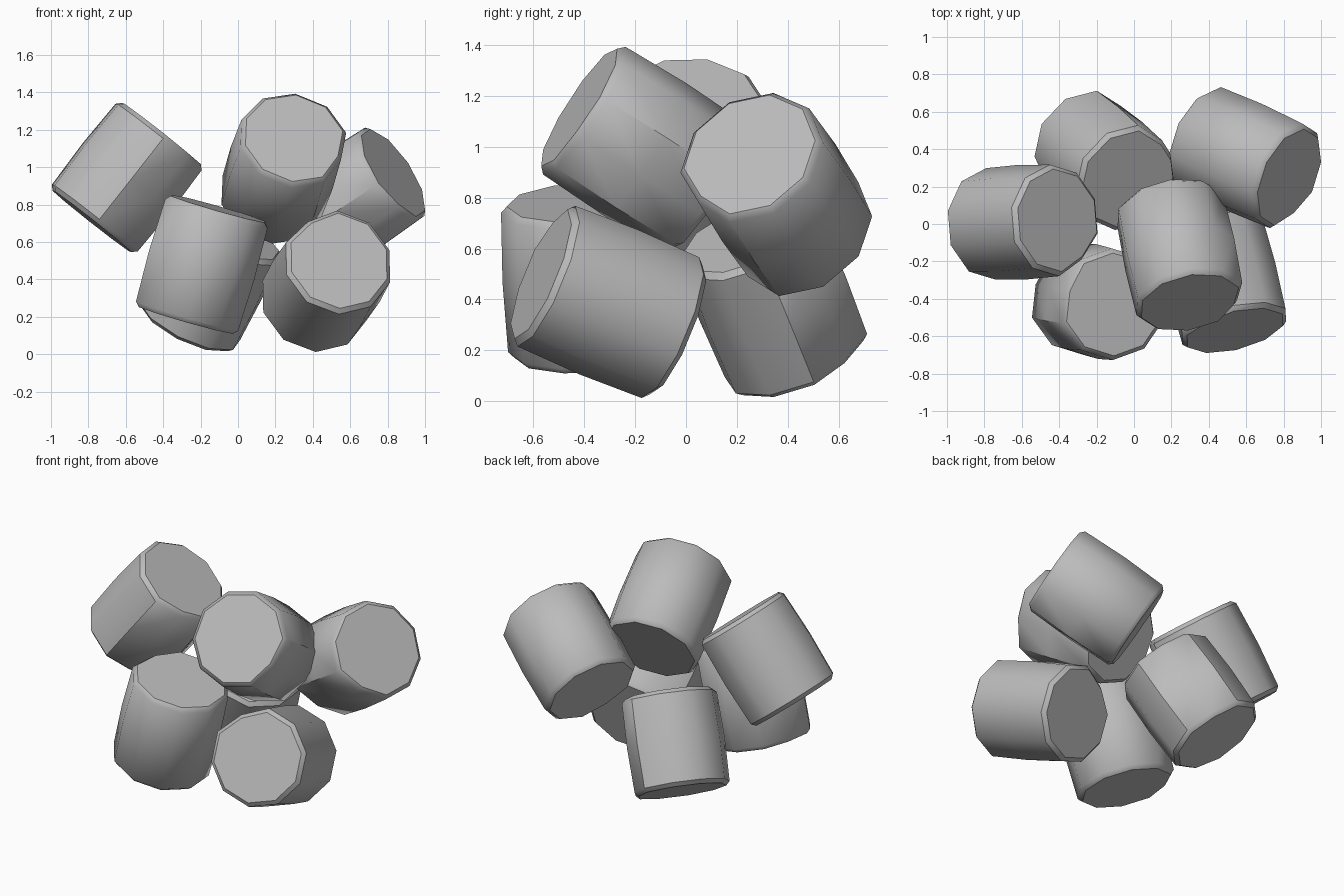
import bpy
import bmesh
import math
from mathutils import Vector

default = bpy.data.objects.get("Cube")
if default:
    bpy.data.objects.remove(default, do_unlink=True)

SIDES = 10
# Profile along the axis: (fraction of length, radius)
PROFILE = [(0, 0.275), (0.04, 0.299), (0.5, 0.307), (0.96, 0.299), (1, 0.275)]

grey = bpy.data.materials.new("soft_grey")
grey.use_nodes = True
colour = (0.5, 0.5, 0.5, 1)
grey.diffuse_color = colour
shader = grey.node_tree.nodes["Principled BSDF"]
shader.inputs["Base Color"].default_value = colour
shader.inputs["Roughness"].default_value = 0.8


def barrel(name, start, end, flat):
    """Soft barrel from start cap to end cap, pressed in on its flat side."""
    start, end = Vector(start), Vector(end)
    axis = (end - start).normalized()
    u = Vector(flat)
    u = (u - axis * u.dot(axis)).normalized()
    v = axis.cross(u)
    bm = bmesh.new()
    rings = []
    for t, radius in PROFILE:
        ring = []
        for i in range(SIDES):
            a = math.tau * i / SIDES
            r = radius * (0.92 if i == 0 else 1)
            offset = (u * math.cos(a) + v * math.sin(a)) * r
            ring.append(bm.verts.new(start.lerp(end, t) + offset))
        rings.append(ring)
    for low, high in zip(rings, rings[1:]):
        for i in range(SIDES):
            j = (i + 1) % SIDES
            bm.faces.new((low[i], low[j], high[j], high[i]))
    bm.faces.new(rings[0][::-1])
    bm.faces.new(rings[-1])
    bmesh.ops.recalc_face_normals(bm, faces=bm.faces)
    mesh = bpy.data.meshes.new(name)
    bm.to_mesh(mesh)
    bm.free()
    mesh.materials.append(grey)
    obj = bpy.data.objects.new(name, mesh)
    bpy.context.collection.objects.link(obj)
    bpy.ops.object.select_all(action="DESELECT")
    obj.select_set(True)
    bpy.context.view_layer.objects.active = obj
    bpy.ops.object.shade_smooth_by_angle(angle=math.radians(42))


# Pile of barrels: cap centres and the direction of the pressed side
barrel("right_barrel", (-0.78, 0, 0.71), (-0.41, 0.02, 1.18), (0.5, -0.75, -0.4))
barrel("top_barrel", (0.19, 0.09, 0.83), (0.30, -0.42, 1.155), (0.9, 0, -0.4))
barrel("left_back_barrel", (0.36, 0.46, 0.655), (0.83, 0.25, 0.97), (0, -0.6, -0.6))
barrel("right_front_barrel", (-0.28, -0.40, 0.185), (-0.11, -0.43, 0.78), (-1, 0.3, 0))
barrel("left_front_barrel", (0.405, -0.04, 0.28), (0.54, -0.57, 0.50), (-0.5, 0, 0.8))
barrel("right_back_barrel", (-0.27, 0.44, 0.16), (-0.03, 0.24, 0.65), (0.7, 0.7, 0))
